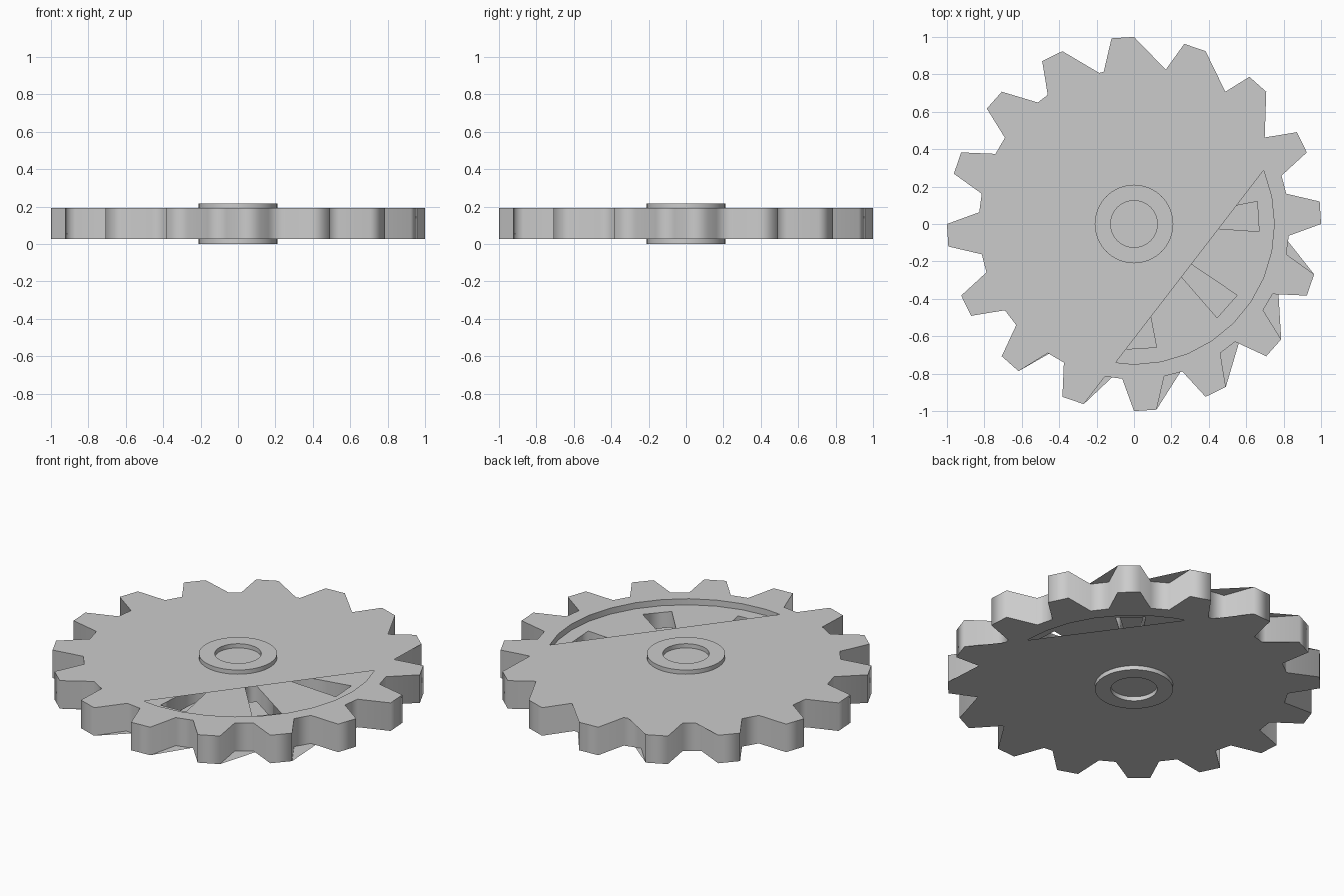
import bpy, bmesh
from math import radians, cos, sin

if "Cube" in bpy.data.objects:
    bpy.data.objects.remove(bpy.data.objects["Cube"])

MID = 0.108          # mid height of the wheel
HALF = 0.083         # half thickness of the rim
HUB_HALF = 0.108
WEB_HALF = 0.047
ROOT, RIM_IN = 0.83, 0.75


def pt(r, deg):
    return (r * cos(radians(deg)), r * sin(radians(deg)))


def ring(r, n=32):
    return [pt(r, 360 * i / n) for i in range(n)]


def plate(name, loops, half):
    """Extruded flat profile; inner loops become holes."""
    cu = bpy.data.curves.new(name, 'CURVE')
    cu.dimensions = '2D'
    cu.fill_mode = 'BOTH'
    cu.extrude = half
    for loop in loops:
        sp = cu.splines.new('POLY')
        sp.points.add(len(loop) - 1)
        for p, (x, y) in zip(sp.points, loop):
            p.co = (x, y, 0, 1)
        sp.use_cyclic_u = True
    ob = bpy.data.objects.new(name, cu)
    ob.location.z = MID
    bpy.context.collection.objects.link(ob)
    bpy.ops.object.select_all(action='DESELECT')
    ob.select_set(True)
    bpy.context.view_layer.objects.active = ob
    bpy.ops.object.convert(target='MESH')
    return bpy.context.object


# outline of the 16 teeth as (radius, angle)
TOOTH = [(ROOT, -4.35), (1.0, 0.0), (1.0, 6.9), (ROOT, 11.25)]
polar = [(r, a + 22.5 * k) for k in range(16) for r, a in TOOTH]

# toothed rim
plate("toothed_rim", [[pt(r, a) for r, a in polar], ring(RIM_IN)], HALF)

# recessed web with eight windows
windows = []
for k in range(8):
    c = 3.45 + 45 * k
    windows.append([pt(0.30, c - 6.2), pt(0.67, c - 6.9),
                    pt(0.67, c + 6.9), pt(0.30, c + 6.2)])
plate("recessed_web", [ring(RIM_IN), ring(0.125)] + windows, WEB_HALF)

# raised hub
plate("hub", [ring(0.21), ring(0.125)], HUB_HALF)


def cover(name, apex_deg, start, end, z, up):
    """Flat sheet fanned from one rim point across the wheel to the outline."""
    bm = bmesh.new()
    ax, ay = pt(RIM_IN, apex_deg)
    apex = bm.verts.new((ax, ay, z))
    arc = sorted((a, r) for r, a0 in polar for a in (a0, a0 + 360)
                 if start - 0.1 <= a <= end + 0.1)
    vs = [bm.verts.new((*pt(r, a), z)) for a, r in arc]
    for a, b in zip(vs, vs[1:]):
        f = bm.faces.new((apex, a, b))
        f.normal_update()
        if (f.normal.z > 0) != up:
            f.normal_flip()
    me = bpy.data.meshes.new(name)
    bm.to_mesh(me)
    bm.free()
    bpy.context.collection.objects.link(bpy.data.objects.new(name, me))


# covers leave a segment of the web open on each side
cover("top_cover", 22.5, 22.5, 258.75, MID + HALF, True)
cover("bottom_cover", 0, 78.75, 360, MID - HALF, False)
